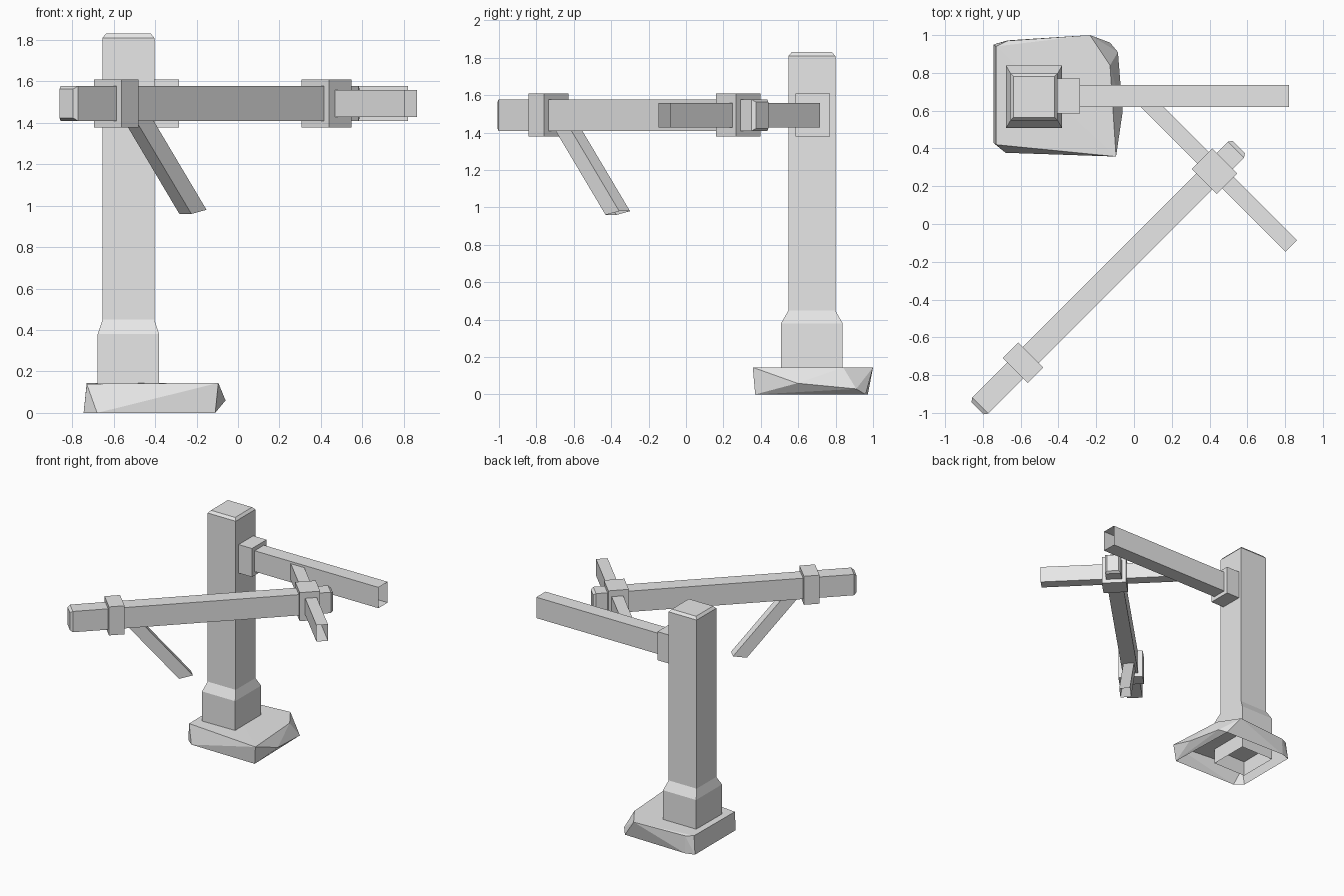
import bpy, bmesh, math
from mathutils import Matrix, Vector

if "Cube" in bpy.data.objects:
    bpy.data.objects.remove(bpy.data.objects["Cube"])

grey = bpy.data.materials.new("plain_grey")
grey.diffuse_color = (0.8, 0.8, 0.8, 1)
grey.use_nodes = True
grey.node_tree.nodes["Principled BSDF"].inputs["Base Color"].default_value = grey.diffuse_color


def finish(name, bm, matrix):
    bm.transform(matrix)
    me = bpy.data.meshes.new(name)
    bm.to_mesh(me)
    bm.free()
    me.materials.append(grey)
    ob = bpy.data.objects.new(name, me)
    bpy.context.collection.objects.link(ob)
    return ob


def bar(name, sections, matrix, open_start=False, open_end=False):
    """Square bar along local x; sections are (x, half width y, half height z)."""
    bm = bmesh.new()
    rings = [[bm.verts.new((x, sy * a, sz * b)) for sy, sz in
              ((-1, -1), (1, -1), (1, 1), (-1, 1))] for x, a, b in sections]
    for r, s in zip(rings, rings[1:]):
        for i in range(4):
            j = (i + 1) % 4
            bm.faces.new((r[i], r[j], s[j], s[i]))
    start, end = bm.faces.new(rings[0]), bm.faces.new(rings[-1])
    bmesh.ops.recalc_face_normals(bm, faces=bm.faces)
    drop = [f for f, o in ((start, open_start), (end, open_end)) if o]
    bmesh.ops.delete(bm, geom=drop, context='FACES_ONLY')
    return finish(name, bm, matrix)


def hull(name, points, matrix=Matrix()):
    """Convex solid around the points, open underneath."""
    bm = bmesh.new()
    for p in points:
        bm.verts.new(p)
    bmesh.ops.convex_hull(bm, input=bm.verts)
    bmesh.ops.recalc_face_normals(bm, faces=bm.faces)
    bm.normal_update()
    under = [f for f in bm.faces if f.normal.z < -0.95]
    bmesh.ops.delete(bm, geom=under, context='FACES')
    return finish(name, bm, matrix)


Z_ARM = 1.493

# rough foundation stone
hull("foundation_stone", [
    (-0.73, 0.94, .145), (-0.67, 0.97, .14), (-0.233, 1.0, .145), (-0.127, 0.84, .145),
    (-0.095, 0.357, .145), (-0.73, 0.42, .14),
    (-0.745, 0.95, 0), (-0.745, 0.43, 0), (-0.68, 0.377, 0), (-0.11, 0.37, 0),
    (-0.67, 0.972, 0), (-0.127, 0.96, 0), (-0.085, 0.91, .03), (-0.06, 0.595, .06)])

# post with wider foot and chamfered top
upright = Matrix.Translation((-0.529, 0.673, 0)) @ Matrix.Rotation(-math.pi / 2, 4, 'Y')
bar("post", [(0.02, .165, .148), (0.38, .165, .148), (0.45, .125, .125),
             (1.81, .125, .125), (1.83, .108, .108)], upright, open_start=True)

# fixed arm on the post
side = Matrix.Translation((0, 0.678, Z_ARM))
bar("post_arm", [(-0.40, .059, .084), (0.82, .059, .084)], side, True, True)
bar("post_arm_collar", [(-0.41, .093, .115), (-0.285, .093, .115)], side)

# diagonal beam with chamfered ends and two collars
diag = Matrix.Rotation(math.pi / 4, 4, 'Z') @ Matrix.Translation((0, -0.104, Z_ARM))
bar("diagonal_beam", [(-1.275, .046, .07), (-1.255, .06, .084),
                      (0.66, .06, .084), (0.68, .046, .07)], diag)
for name, t, h in (("inner_collar", 0.499, .076), ("outer_collar", -0.935, .058)):
    bar(name, [(t - h, .094, .115), (t + h, .094, .115)], diag)

# cross arm through the inner collar
cross = diag @ Matrix.Translation((0.507, 0, 0)) @ Matrix.Rotation(math.pi / 2, 4, 'Z')
bar("cross_arm", [(-0.567, .043, .066), (0.567, .043, .066)], cross, True, True)

# slanted brace below the beam
low = [(-0.463, .96), (-0.36, .98)]
high = [(t - 0.42, z + 0.5) for t, z in low]
hull("brace", [(t, y, z - Z_ARM) for t, z in low + high for y in (-.041, .041)], diag)
